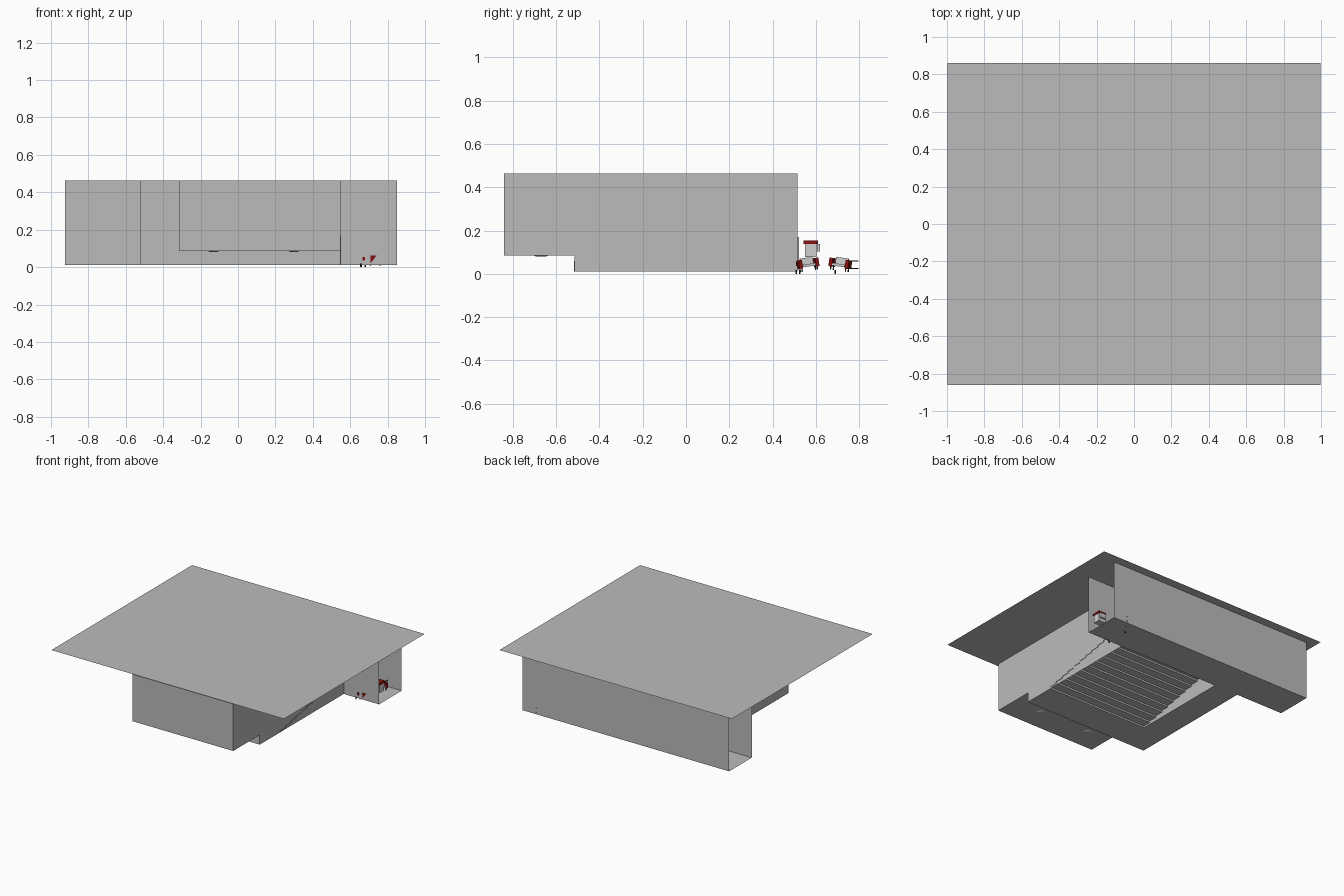
import bpy, bmesh
from math import radians
from mathutils import Vector, Matrix

cube = bpy.data.objects.get("Cube")
if cube:
    bpy.data.objects.remove(cube, do_unlink=True)


def material(name, color):
    m = bpy.data.materials.new(name)
    m.use_nodes = True
    m.diffuse_color = (*color, 1)
    m.node_tree.nodes["Principled BSDF"].inputs["Base Color"].default_value = (*color, 1)
    return m


GREY = material("plaster grey", (0.5, 0.5, 0.5))
RED = material("chair red", (0.25, 0.005, 0.005))
PALE = material("cushion pale grey", (0.62, 0.62, 0.62))
DARK = material("dark metal", (0.04, 0.04, 0.04))


def finish(name, bm, mat, matrix=None):
    if matrix:
        bm.transform(matrix)
    mesh = bpy.data.meshes.new(name)
    bm.to_mesh(mesh)
    bm.free()
    mesh.materials.append(mat)
    obj = bpy.data.objects.new(name, mesh)
    bpy.context.collection.objects.link(obj)
    return obj


def slab(name, x0, x1, y0, y1, z):
    bm = bmesh.new()
    bm.faces.new([bm.verts.new(p) for p in ((x0, y0, z), (x1, y0, z), (x1, y1, z), (x0, y1, z))])
    return finish(name, bm, GREY)


def sweep(name, path, offset):
    """Sheet made by moving a path along an offset."""
    bm = bmesh.new()
    a = [bm.verts.new(p) for p in path]
    b = [bm.verts.new(Vector(p) + Vector(offset)) for p in path]
    for i in range(len(a) - 1):
        bm.faces.new((a[i], a[i + 1], b[i + 1], b[i]))
    return finish(name, bm, GREY)


def wall(name, plan, z0, z1):
    return sweep(name, [(x, y, z0) for x, y in plan], (0, 0, z1 - z0))


def box(name, center, size, mat, matrix=None):
    bm = bmesh.new()
    bmesh.ops.create_cube(bm, size=1, matrix=Matrix.Translation(center) @ Matrix.Diagonal((*size, 1)))
    return finish(name, bm, mat, matrix)


def rod(name, start, end, radius, mat, matrix=None):
    a, b = Vector(start), Vector(end)
    turn = (b - a).to_track_quat('Z', 'Y').to_matrix().to_4x4()
    bm = bmesh.new()
    bmesh.ops.create_cone(bm, cap_ends=True, segments=8, radius1=radius, radius2=radius,
                          depth=(b - a).length, matrix=Matrix.Translation((a + b) / 2) @ turn)
    return finish(name, bm, mat, matrix)


FLOOR, STAGE, TOP = 0.01, 0.085, 0.463
WEST, AISLE, EAST = -0.52, -0.315, 0.547      # hall walls and aisle edge
FRONT, HALL, BACK, REAR = -0.84, -0.515, 0.515, 0.792
END_W, END_E = -0.925, 0.85                   # open ends of the corridor
PIT = -0.265                                  # front edge of the seating steps

# Roof
slab("roof", -0.998, 0.998, -0.862, 0.862, TOP)

# Rear corridor, open at both ends
wall("corridor_rear_wall", [(END_E, REAR), (END_W, REAR)], FLOOR, TOP)
wall("corridor_front_wall", [(END_W, BACK), (END_E, BACK)], FLOOR, TOP)
slab("corridor_floor", END_W, END_E, BACK, REAR, FLOOR)

# Hall and raised stage bay
wall("hall_lower_wall", [(WEST, BACK), (WEST, HALL), (EAST, HALL), (EAST, BACK)], FLOOR, STAGE)
wall("hall_west_wall", [(WEST, BACK), (WEST, HALL), (AISLE, HALL)], STAGE, TOP)
wall("stage_wall", [(AISLE, HALL), (AISLE, FRONT), (EAST, FRONT), (EAST, BACK)], STAGE, TOP)
slab("stage_floor", AISLE, EAST, FRONT, HALL, STAGE)
slab("hall_front_floor", WEST, EAST, HALL, PIT, FLOOR)
slab("hall_aisle_floor", WEST, AISLE, PIT, BACK, FLOOR)

# Seating steps over the open pit
STEPS = 12
run, rise = (BACK - PIT) / STEPS, 0.16 / STEPS
profile = [(AISLE, PIT, FLOOR)]
for i in range(STEPS):
    y, z = PIT + i * run, FLOOR + (i + 1) * rise
    profile += [(AISLE, y, z), (AISLE, y + run, z)]
sweep("seating_steps", profile, (EAST - AISLE + 0.003, 0, 0))
bm = bmesh.new()
outline = [bm.verts.new(p) for p in profile + [(AISLE, BACK, FLOOR)]]
bm.faces.new(outline)
finish("steps_side_wall", bm, GREY)
box("rear_step_panel", (0.4, BACK + 0.004, 0.095), (0.28, 0.007, 0.15), GREY)

# Service hatch below the stage, in two leaves
box("hatch_lower_leaf", (0.115, HALL, 0.021), (0.08, 0.006, 0.022), GREY)
box("hatch_upper_leaf", (0.115, HALL, 0.046), (0.08, 0.006, 0.026), GREY)

# Small feet showing under the stage
for x in (-0.13, 0.3):
    bm = bmesh.new()
    bmesh.ops.create_cone(bm, cap_ends=True, segments=16, radius1=0.02, radius2=0.028, depth=0.005)
    finish("stage_foot", bm, GREY, Matrix.Translation((x, -0.67, STAGE - 0.002)) @ Matrix.Diagonal((1, 1.2, 1, 1)))


# Chairs heaped in the corridor
def chair(tag, place, tilt, turn):
    m = Matrix.Translation(place) @ Matrix.Rotation(radians(tilt), 4, 'X') @ Matrix.Rotation(radians(turn), 4, 'Z')
    box(tag + "_seat", (0, 0, 0.026), (0.06, 0.06, 0.012), PALE, m)
    box(tag + "_back", (-0.026, 0, 0.045), (0.008, 0.06, 0.034), PALE, m)
    for s in (-1, 1):
        box(tag + "_arm", (0, s * 0.039, 0.035), (0.06, 0.016, 0.04), RED, m)
        for x in (-0.025, 0.025):
            rod(tag + "_leg", (x, s * 0.036, 0), (x, s * 0.036, 0.02), 0.003, DARK, m)


chair("near_chair", (0.73, 0.568, 0.014), 8, 10)
chair("far_chair", (0.72, 0.708, 0.014), -8, -15)
box("stacked_chair_body", (0.8, 0.576, 0.108), (0.06, 0.052, 0.06), PALE)
box("stacked_chair_rim", (0.8, 0.576, 0.147), (0.065, 0.066, 0.016), RED)
box("stacked_chair_side", (0.8, 0.611, 0.12), (0.05, 0.014, 0.035), PALE)
for z in (0.025, 0.06):
    rod("far_chair_frame", (0.73, 0.74, z), (0.73, 0.796, z), 0.003, DARK)

# Chair parts reaching through the wall and floor
box("wall_red_tip", (0.672, BACK, 0.045), (0.014, 0.012, 0.018), RED)
for x, y in ((0.68, 0.525), (0.655, 0.509), (0.66, 0.69)):
    rod("chair_foot", (x, y, 0), (x, y, 0.018), 0.004, DARK)
